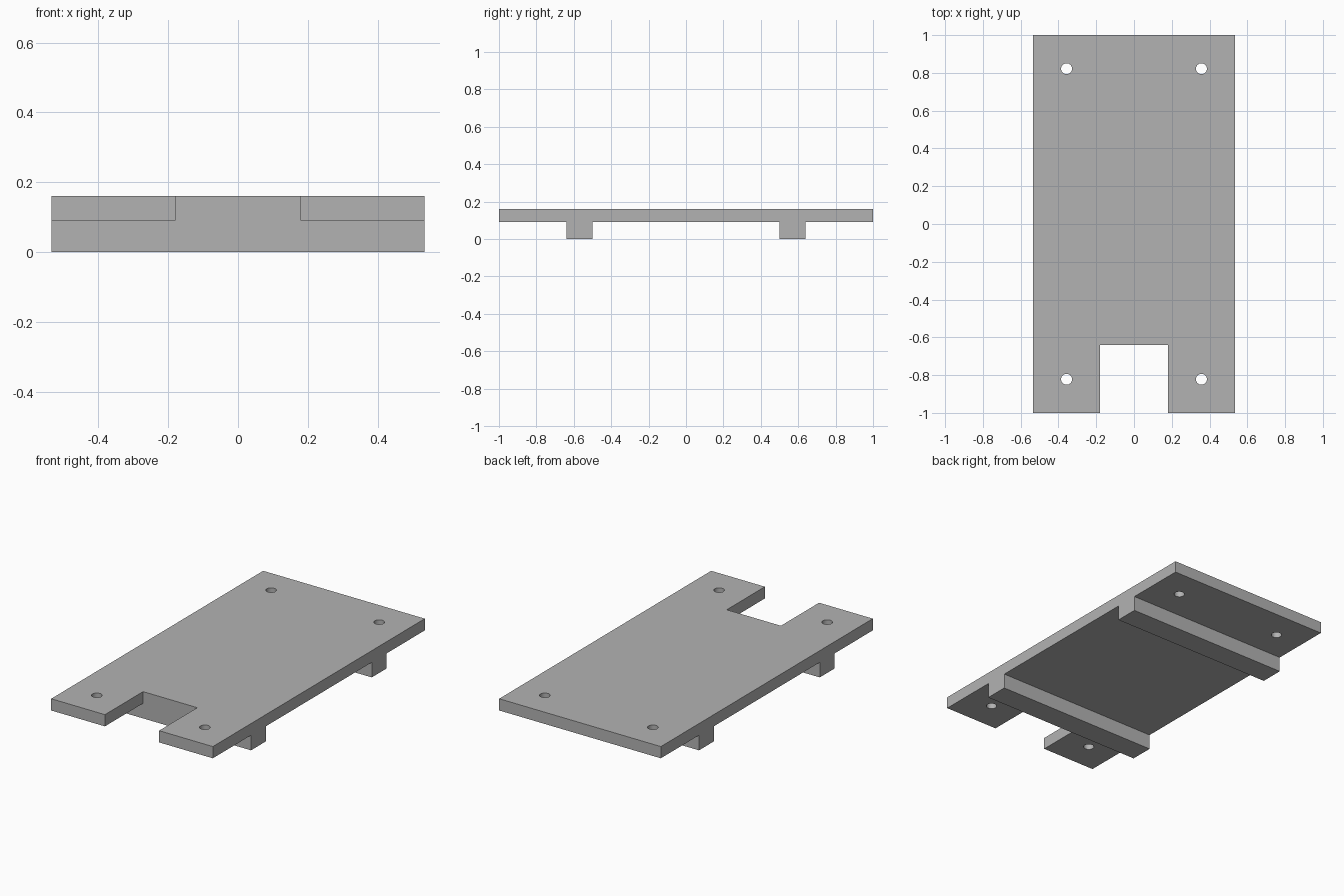
import bpy, bmesh
from mathutils import Matrix, Vector

if "Cube" in bpy.data.objects:
    bpy.data.objects.remove(bpy.data.objects["Cube"])

HALF_W, TOP, UNDER = 0.534, 0.16, 0.09
RAIL_IN, RAIL_OUT = 0.5, 0.64
NOTCH_HALF = 0.179

grey = bpy.data.materials.new("plain grey")
grey.use_nodes = True
colour = (0.45, 0.45, 0.45, 1)
grey.diffuse_color = colour
grey.node_tree.nodes["Principled BSDF"].inputs["Base Color"].default_value = colour


def finish(bm, name):
    bmesh.ops.recalc_face_normals(bm, faces=bm.faces)
    mesh = bpy.data.meshes.new(name)
    bm.to_mesh(mesh)
    bm.free()
    obj = bpy.data.objects.new(name, mesh)
    bpy.context.collection.objects.link(obj)
    mesh.materials.append(grey)
    return obj


# Plate with two cross rails: mirrored side profile swept across the width
half = [(1, TOP), (1, UNDER), (RAIL_OUT, UNDER), (RAIL_OUT, 0),
        (RAIL_IN, 0), (RAIL_IN, UNDER)]
profile = half + [(-y, z) for y, z in reversed(half)]
bm = bmesh.new()
face = bm.faces.new([bm.verts.new((-HALF_W, y, z)) for y, z in profile])
swept = bmesh.ops.extrude_face_region(bm, geom=[face])["geom"]
bmesh.ops.translate(bm, vec=(2 * HALF_W, 0, 0),
                    verts=[v for v in swept if isinstance(v, bmesh.types.BMVert)])
plate = finish(bm, "railed_plate")

# Cutter: front notch and four screw holes
bm = bmesh.new()
depth = 0.5
bmesh.ops.create_cube(bm, size=1, matrix=Matrix.LocRotScale(
    Vector((0, -RAIL_OUT - depth / 2, TOP / 2)), None,
    Vector((2 * NOTCH_HALF, depth, 1))))
for x in (-0.357, 0.357):
    for y in (-0.822, 0.822):
        bmesh.ops.create_cone(bm, cap_ends=True, segments=32, radius1=0.029,
                              radius2=0.029, depth=1,
                              matrix=Matrix.Translation((x, y, TOP / 2)))
cutter = finish(bm, "notch_and_hole_cutter")
cutter.hide_render = True
cutter.hide_viewport = True

cut = plate.modifiers.new("cut openings", "BOOLEAN")
cut.operation = "DIFFERENCE"
cut.solver = "EXACT"
cut.object = cutter

# Smooth hole walls, crisp edges elsewhere
bpy.context.view_layer.objects.active = plate
plate.select_set(True)
bpy.ops.object.modifier_apply(modifier=cut.name)
bpy.data.objects.remove(cutter)
bpy.ops.object.shade_smooth_by_angle()
